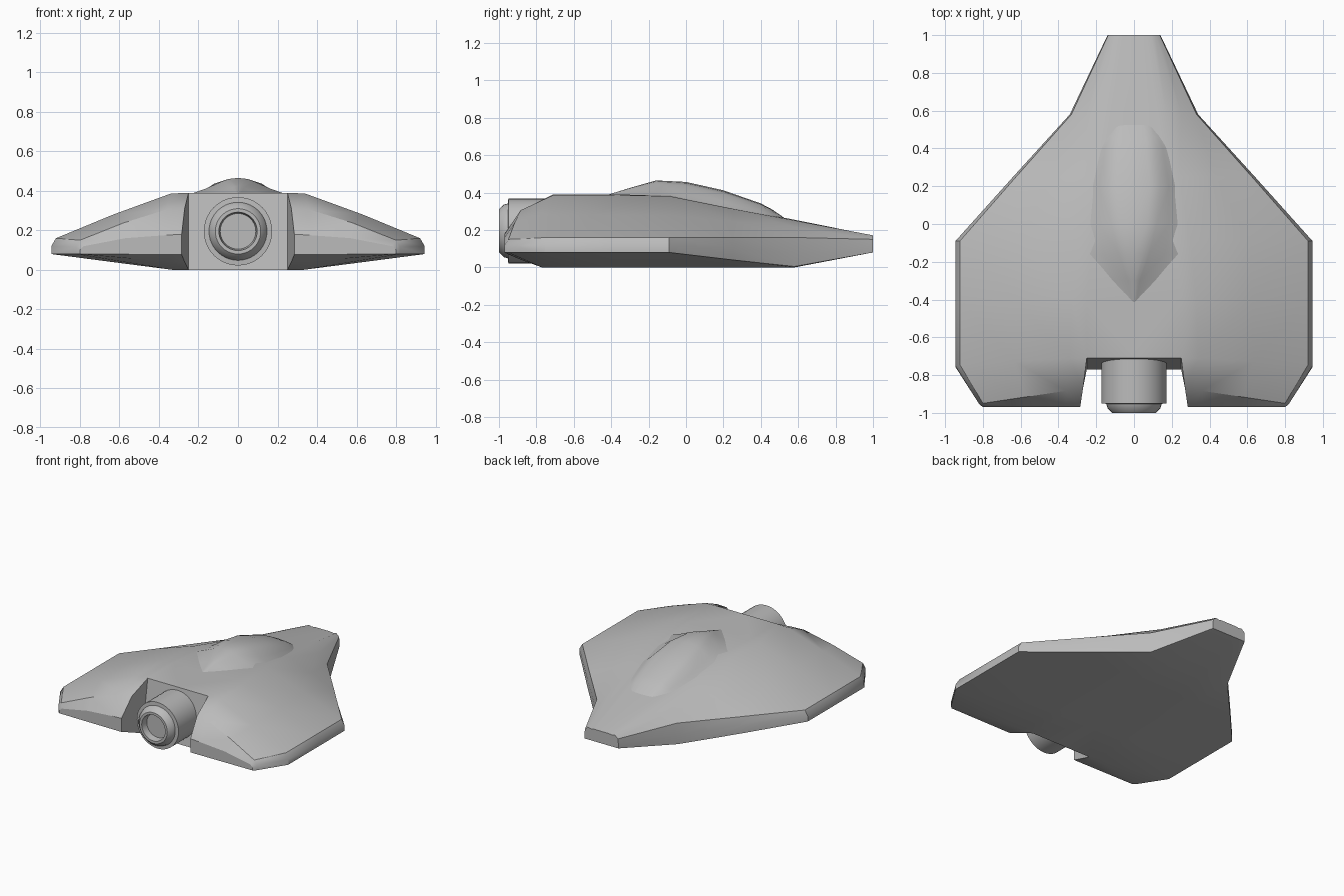
import bpy, bmesh, math
from mathutils import Vector

cube = bpy.data.objects.get("Cube")
if cube:
    bpy.data.objects.remove(cube)

grey = bpy.data.materials.new("hull grey")
grey.use_nodes = True
tone = (0.5, 0.5, 0.5, 1)
grey.diffuse_color = tone
grey.node_tree.nodes["Principled BSDF"].inputs["Base Color"].default_value = tone


def finish(name, bm, angle, mirror=False):
    """Turn a bmesh into a shaded object with the hull material."""
    bmesh.ops.remove_doubles(bm, verts=bm.verts, dist=0.0005)
    bmesh.ops.recalc_face_normals(bm, faces=bm.faces)
    mesh = bpy.data.meshes.new(name)
    bm.to_mesh(mesh)
    bm.free()
    mesh.materials.append(grey)
    obj = bpy.data.objects.new(name, mesh)
    bpy.context.collection.objects.link(obj)
    if mirror:
        mod = obj.modifiers.new("mirror", 'MIRROR')
        mod.use_clip = True
    bpy.ops.object.select_all(action='DESELECT')
    obj.select_set(True)
    bpy.context.view_layer.objects.active = obj
    bpy.ops.object.shade_smooth_by_angle(angle=math.radians(angle))
    return obj


def skin(bm, a, b, first=0, last=None):
    """Bridge two rings of points with quads."""
    last = len(a) - 1 if last is None else last
    for i in range(first, last):
        bm.faces.new((a[i], a[i + 1], b[i + 1], b[i]))


def hull_section(y, half, top, shoulder, inner, tip, rim, keel, keel_z):
    """Right half outline from top centre, round the wing tip, to bottom centre."""
    up = half * 0.975
    mid = (shoulder + up) / 2
    mid_z = top * 0.47 + tip * 0.53 + 0.012
    pts = [(0, top), (inner, top), (shoulder, top - 0.004), (mid, mid_z), (up, tip),
           (half, (tip + rim) / 2), (half, rim), (keel, keel_z), (inner, keel_z), (0, keel_z)]
    return [Vector((x, y, z)) for x, z in pts]


# Hull: y, half width, top, shoulder, inner, tip top, tip bottom, keel x, keel z
stations = [
    (-0.97, 0.80, 0.18, 0.36, 0.285, 0.12, 0.08, 0.34, 0.078),
    (-0.87, 0.82, 0.31, 0.36, 0.27, 0.15, 0.08, 0.34, 0.04),
    (-0.77, 0.945, 0.39, 0.34, 0.25, 0.16, 0.08, 0.33, 0),
    (-0.40, 0.945, 0.39, 0.33, 0.25, 0.16, 0.08, 0.33, 0),
    (-0.09, 0.945, 0.385, 0.30, 0.22, 0.16, 0.08, 0.33, 0),
    (0.25, 0.64, 0.317, 0.24, 0.17, 0.16, 0.04, 0.33, 0),
    (0.58, 0.34, 0.255, 0.17, 0.12, 0.16, 0.005, 0.325, 0),
    (1.00, 0.14, 0.17, 0.09, 0.06, 0.15, 0.08, 0.13, 0.08),
]
sections = [hull_section(*s) for s in stations]
for p in sections[1]:
    p.y -= 0.15 * max(0, p.x - 0.27)
for p in sections[2]:
    p.y += 0.06 * p.z / 0.39

bm = bmesh.new()
rings = [[bm.verts.new(p) for p in sec] for sec in sections]
last = len(rings[0]) - 1
for n, (a, b) in enumerate(zip(rings, rings[1:])):
    if n < 2:
        # Rear wing lobes leave an open bay in the middle
        skin(bm, a, b, 1, last - 1)
        bm.faces.new((a[1], b[1], b[last - 1], a[last - 1]))
    else:
        skin(bm, a, b)
bm.faces.new(rings[0][1:last])
bay = rings[2]
bm.faces.new((bay[0], bay[1], bay[last - 1], bay[last]))
bm.faces.new(rings[-1])
for r in rings[:2]:
    bm.verts.remove(r[0])
    bm.verts.remove(r[last])
finish("hull", bm, 32, True)

# Canopy: y, roof height, roof half width, base half width, base height
canopy = [
    (-0.42, 0.388, 0.01, 0.04, 0.38),
    (-0.30, 0.425, 0.03, 0.14, 0.38),
    (-0.16, 0.465, 0.08, 0.25, 0.38),
    (0.00, 0.457, 0.12, 0.25, 0.355),
    (0.20, 0.412, 0.14, 0.23, 0.315),
    (0.40, 0.342, 0.115, 0.19, 0.275),
    (0.46, 0.31, 0.10, 0.16, 0.265),
    (0.53, 0.262, 0.08, 0.11, 0.25),
]
bm = bmesh.new()
rings = []
for y, roof, w, base_w, base in canopy:
    rise = roof - base
    pts = [(0, roof), (w * 0.6, roof - rise * 0.06), (w, roof - rise * 0.2),
           ((w + base_w) / 2, base + rise * 0.36), (base_w, base)]
    rings.append([bm.verts.new((x, y, z)) for x, z in pts])
for a, b in zip(rings, rings[1:]):
    skin(bm, a, b)
finish("canopy", bm, 50, True)

# Engine: profile of radius and y, turned about the thrust axis
profile = [(0.173, -0.70), (0.173, -0.95), (0.147, -0.952), (0.14, -0.975),
           (0.115, -1.0), (0.097, -1.0), (0.09, -0.95), (0, -0.95)]
bm = bmesh.new()
sides = 40
axis_z = 0.195
rings = []
for r, y in profile:
    ring = []
    for i in range(sides + 1):
        t = math.tau * i / sides
        ring.append(bm.verts.new((r * math.cos(t), y, axis_z + r * math.sin(t))))
    rings.append(ring)
for a, b in zip(rings, rings[1:]):
    skin(bm, a, b)
finish("engine_nozzle", bm, 32)
